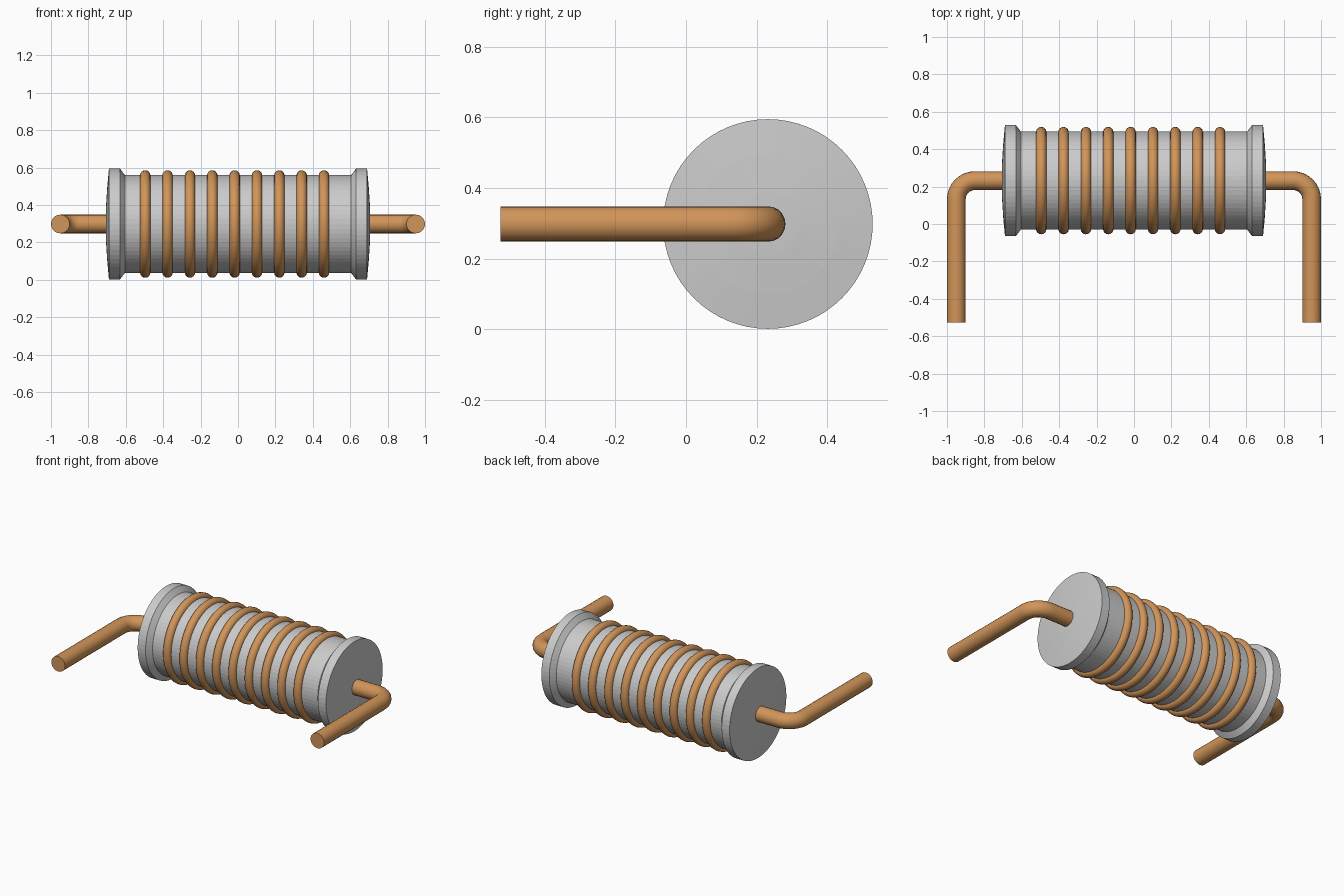
import bpy, bmesh
from math import pi, sin, cos
from mathutils import Matrix, Vector

if "Cube" in bpy.data.objects:
    bpy.data.objects.remove(bpy.data.objects["Cube"])

AXIS_Y, AXIS_Z = 0.232, 0.298   # coil axis runs along x


def material(name, color):
    m = bpy.data.materials.new(name)
    m.diffuse_color = color
    m.use_nodes = True
    m.node_tree.nodes["Principled BSDF"].inputs["Base Color"].default_value = m.diffuse_color
    return m


copper = material("copper", (0.64, 0.30, 0.10, 1))


def lathe(name, profile, steps, closed=False):
    """Spin (x, radius) points around the coil axis."""
    bm = bmesh.new()
    vs = [bm.verts.new((x, 0, r)) for x, r in profile]
    es = [bm.edges.new(p) for p in zip(vs, vs[1:])]
    if closed:
        es.append(bm.edges.new((vs[-1], vs[0])))
    bmesh.ops.spin(bm, geom=vs + es, cent=(0, 0, 0), axis=(1, 0, 0),
                   angle=2 * pi, steps=steps, use_duplicate=False)
    bmesh.ops.remove_doubles(bm, verts=bm.verts, dist=1e-4)
    bmesh.ops.recalc_face_normals(bm, faces=bm.faces)
    me = bpy.data.meshes.new(name)
    bm.to_mesh(me)
    bm.free()
    ob = bpy.data.objects.new(name, me)
    bpy.context.collection.objects.link(ob)
    ob.location = (0, AXIS_Y, AXIS_Z)
    return ob


def smooth(ob, angle=35):
    bpy.ops.object.select_all(action='DESELECT')
    ob.select_set(True)
    bpy.context.view_layer.objects.active = ob
    bpy.ops.object.shade_smooth_by_angle(angle=angle * pi / 180)


# Spool: core, chamfered flanges and slightly domed ends
half = [(0.708, 0), (0.706, 0.09), (0.699, 0.2), (0.69, 0.297),
        (0.632, 0.297), (0.605, 0.262)]
spool = lathe("spool", half + [(-x, r) for x, r in reversed(half)], 64)

# Nine wire turns
MINOR = 0.028
for i in range(9):
    x = -0.496 + i * 0.1195
    circle = [(x + MINOR * cos(a), 0.259 + MINOR * sin(a))
              for a in (2 * pi * k / 16 for k in range(16))]
    turn = lathe(f"wire_turn_{i + 1}", circle, 64, closed=True)
    turn.data.materials.append(copper)
    smooth(turn, 40)


# Bent leads: swept circle along out, bend and forward run
def lead(name, side, sides=20, r=0.05):
    path = [(0.68, 0.232, 0)]
    for k in range(9):
        a = k / 8 * pi / 2
        path.append((0.85 + 0.1 * sin(a), 0.132 + 0.1 * cos(a), a))
    path.append((0.95, -0.526, pi / 2))
    bm = bmesh.new()
    rings = []
    for x, y, a in path:
        out = Vector((sin(a), cos(a), 0))
        rings.append([bm.verts.new(Vector((x, y, AXIS_Z)) + out * r * cos(t)
                                   + Vector((0, 0, r * sin(t))))
                      for t in (2 * pi * k / sides for k in range(sides))])
    for p, q in zip(rings, rings[1:]):
        for k in range(sides):
            n = (k + 1) % sides
            bm.faces.new((p[k], p[n], q[n], q[k]))
    bm.faces.new(rings[0])
    bm.faces.new(rings[-1])
    bm.transform(Matrix.Diagonal((side, 1, 1, 1)))
    bmesh.ops.recalc_face_normals(bm, faces=bm.faces)
    me = bpy.data.meshes.new(name)
    bm.to_mesh(me)
    bm.free()
    ob = bpy.data.objects.new(name, me)
    bpy.context.collection.objects.link(ob)
    me.materials.append(copper)
    smooth(ob)


lead("lead_right", 1)
lead("lead_left", -1)
